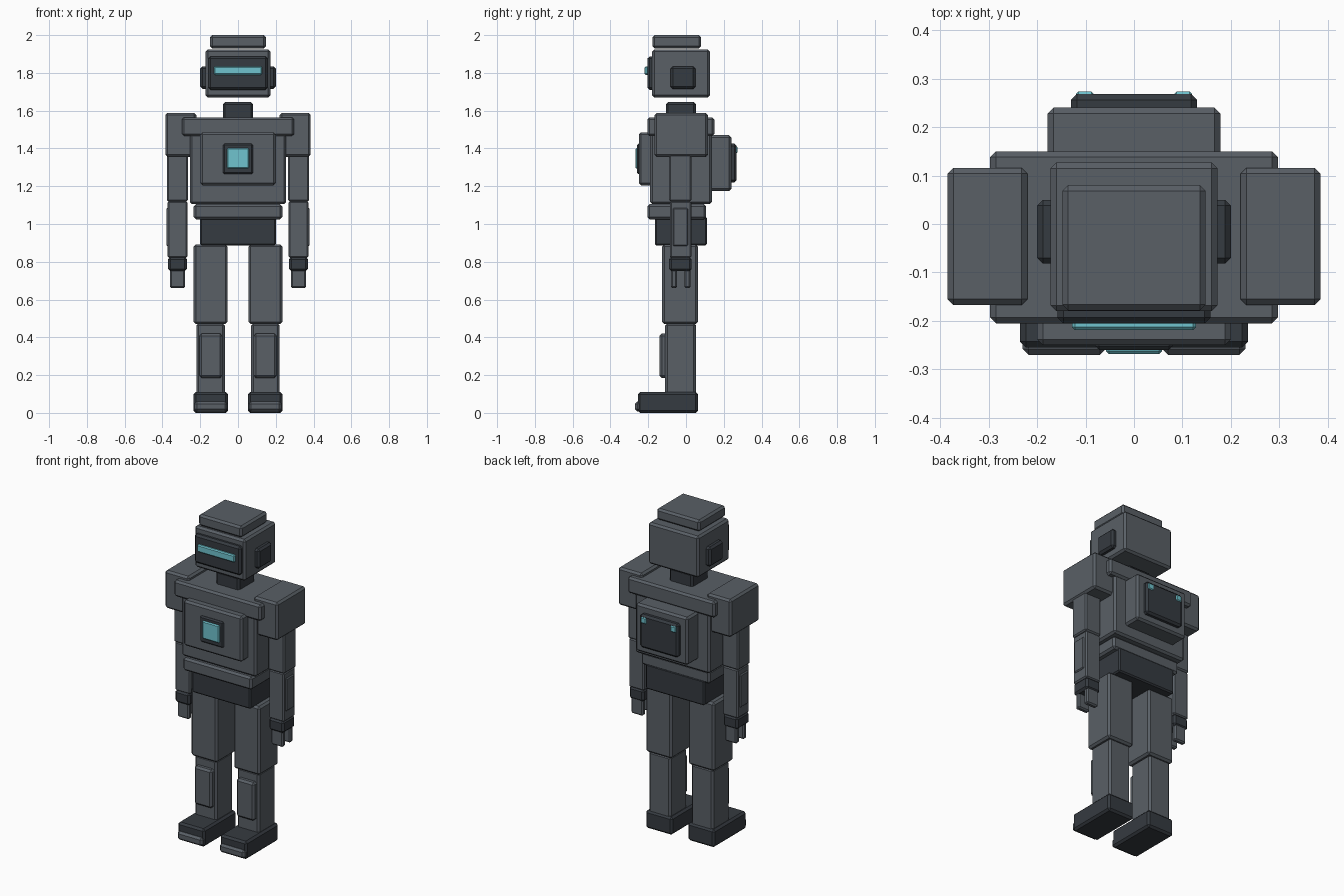
import bpy


def material(name, rgb):
    m = bpy.data.materials.new(name)
    m.diffuse_color = (*rgb, 1)
    return m


GREY = material("steel_grey", (0.10, 0.115, 0.133))
DARK = material("dark_steel", (0.036, 0.043, 0.052))
CYAN = material("cyan_glow", (0.16, 0.55, 0.62))


def box(name, x, y, z, mat, bevel=0.012):
    """Chamfered box spanning the (min, max) range on each axis."""
    spans = (x, y, z)
    bpy.ops.mesh.primitive_cube_add(size=1, location=[(a + b) / 2 for a, b in spans])
    ob = bpy.context.object
    ob.name = name
    ob.scale = [b - a for a, b in spans]
    bpy.ops.object.transform_apply(location=False, rotation=False, scale=True)
    ob.data.materials.append(mat)
    mod = ob.modifiers.new("chamfer", 'BEVEL')
    mod.width = bevel
    mod.segments = 1
    mod.limit_method = 'NONE'
    return ob


def centred(name, half, y, z, mat, bevel=0.012):
    box(name, (-half, half), y, z, mat, bevel)


def pair(name, x, y, z, mat, bevel=0.012):
    box("right_" + name, x, y, z, mat, bevel)
    box("left_" + name, (-x[1], -x[0]), y, z, mat, bevel)


# Head
centred("head_cap", 0.148, (-0.178, 0.08), (1.93, 2.0), GREY)
centred("head", 0.172, (-0.18, 0.127), (1.67, 1.925), GREY)
centred("visor_frame", 0.158, (-0.205, -0.15), (1.71, 1.887), DARK)
centred("visor_light", 0.128, (-0.219, -0.19), (1.79, 1.835), CYAN, 0.006)
pair("ear", (0.15, 0.2), (-0.082, 0.05), (1.715, 1.835), DARK)
centred("neck", 0.08, (-0.106, 0.053), (1.55, 1.645), DARK)

# Torso
centred("collar", 0.297, (-0.205, 0.15), (1.465, 1.565), GREY)
centred("torso", 0.255, (-0.19, 0.137), (1.105, 1.557), GREY)
centred("chest_plate", 0.2, (-0.25, -0.17), (1.205, 1.485), GREY)
centred("core_frame", 0.08, (-0.26, -0.23), (1.265, 1.425), DARK, 0.008)
centred("core_light", 0.058, (-0.268, -0.245), (1.293, 1.402), CYAN, 0.006)
centred("belt", 0.235, (-0.205, 0.107), (1.025, 1.105), GREY)
centred("pelvis", 0.2, (-0.165, 0.11), (0.885, 1.04), DARK, 0.008)

# Backpack
centred("backpack", 0.178, (0.12, 0.24), (1.175, 1.47), GREY)
centred("back_panel", 0.13, (0.22, 0.268), (1.22, 1.425), DARK)
pair("back_light", (0.083, 0.12), (0.255, 0.273), (1.375, 1.412), CYAN, 0.005)

# Arms
pair("shoulder", (0.22, 0.385), (-0.167, 0.116), (1.355, 1.588), GREY)
pair("upper_arm", (0.265, 0.377), (-0.09, 0.03), (1.12, 1.4), GREY, 0.008)
pair("forearm", (0.268, 0.372), (-0.085, 0.028), (0.82, 1.122), GREY, 0.008)
pair("forearm_plate", (0.355, 0.379), (-0.07, 0.01), (0.883, 1.085), GREY, 0.006)
pair("hand", (0.27, 0.37), (-0.09, 0.03), (0.75, 0.825), DARK)
for label, y in (("front", (-0.08, -0.048)), ("back", (-0.008, 0.024))):
    pair(label + "_finger", (0.28, 0.36), y, (0.66, 0.765), GREY, 0.008)

# Legs
pair("thigh", (0.055, 0.235), (-0.127, 0.063), (0.47, 0.892), GREY)
pair("shin", (0.07, 0.22), (-0.11, 0.053), (0.095, 0.475), GREY)
pair("shin_plate", (0.083, 0.205), (-0.14, -0.09), (0.185, 0.42), GREY)
pair("boot", (0.053, 0.235), (-0.255, 0.063), (0.0, 0.11), DARK)
pair("toe_cap", (0.058, 0.23), (-0.27, -0.235), (0.008, 0.06), GREY)
